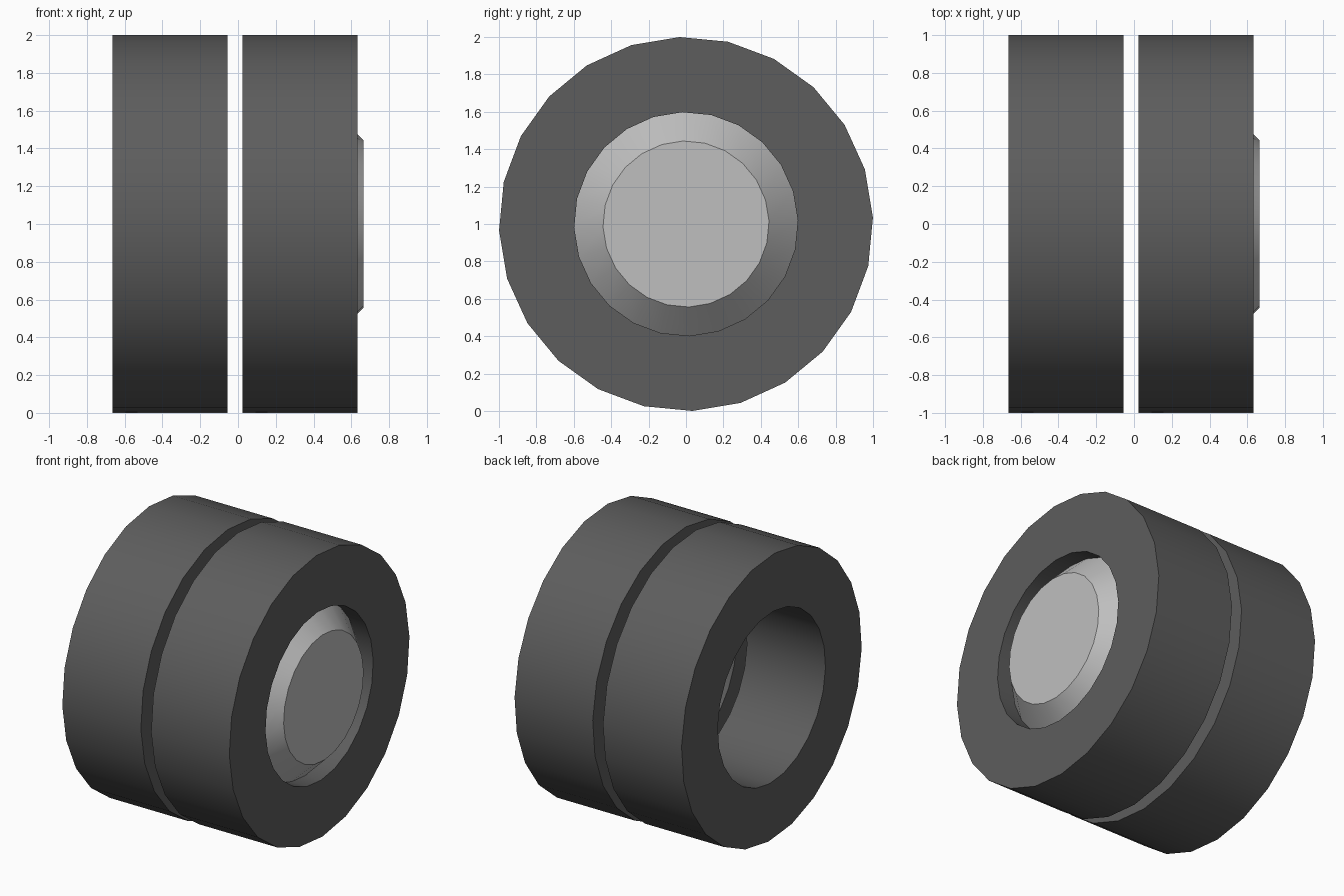
import bpy, bmesh, math

if "Cube" in bpy.data.objects:
    bpy.data.objects.remove(bpy.data.objects["Cube"])

SIDES = 24
TURN = math.radians(2)      # slight roll of the wheel
CENTRE_Z = 1.0


def material(name, value):
    m = bpy.data.materials.new(name)
    m.diffuse_color = (value, value, value, 1)
    m.use_nodes = True
    m.node_tree.nodes["Principled BSDF"].inputs["Base Color"].default_value = m.diffuse_color
    return m


def lathe(name, profile, mat, closed=False, cap=False):
    """Revolve (x, radius) points round the x axis."""
    bm = bmesh.new()
    rings = []
    for x, r in profile:
        ring = []
        for i in range(SIDES):
            a = TURN + 2 * math.pi * i / SIDES
            ring.append(bm.verts.new((x, r * math.cos(a), CENTRE_Z + r * math.sin(a))))
        rings.append(ring)
    pairs = list(zip(rings, rings[1:]))
    if closed:
        pairs.append((rings[-1], rings[0]))
    for a, b in pairs:
        for i in range(SIDES):
            j = (i + 1) % SIDES
            bm.faces.new((a[i], b[i], b[j], a[j])[::-1])
    if cap:
        bm.faces.new(rings[-1])
    bm.normal_update()
    mesh = bpy.data.meshes.new(name)
    bm.to_mesh(mesh)
    bm.free()
    mesh.materials.append(mat)
    ob = bpy.data.objects.new(name, mesh)
    bpy.context.collection.objects.link(ob)
    bpy.ops.object.select_all(action='DESELECT')
    ob.select_set(True)
    bpy.context.view_layer.objects.active = ob
    bpy.ops.object.shade_smooth_by_angle(angle=math.radians(30))
    return ob


rubber = material("dark_rubber", 0.11)
metal = material("light_metal", 0.52)

# Twin tyres: open tubes with a narrow gap between them
for name, x0, x1 in (("inner_tyre", -0.665, -0.055), ("outer_tyre", 0.025, 0.632)):
    lathe(name, [(x0, 1.0), (x1, 1.0), (x1, 0.598), (x0, 0.598)], rubber, closed=True)

# Domed hub: cone rising out of the outer bore to a flat cap
lathe("hub_cap", [(0.51, 0.598), (0.665, 0.444)], metal, cap=True)
